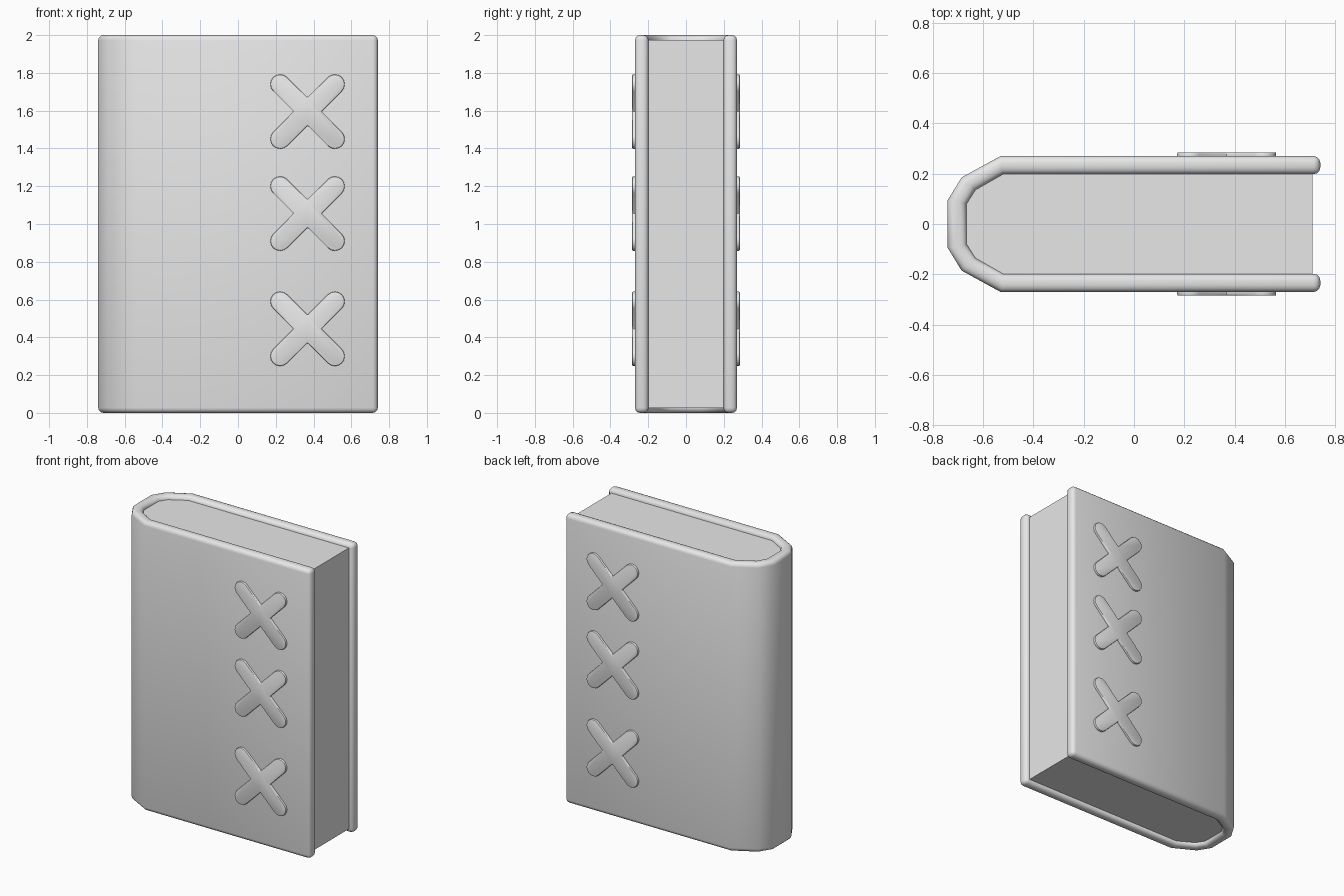
import bpy, bmesh
from math import radians, cos, sin, pi
from mathutils import Matrix

cube = bpy.data.objects.get("Cube")
if cube:
    bpy.data.objects.remove(cube, do_unlink=True)

grey = bpy.data.materials.new("plain_grey")
grey.use_nodes = True
grey.diffuse_color = (0.8, 0.8, 0.8, 1)
grey.node_tree.nodes["Principled BSDF"].inputs["Base Color"].default_value = (0.8, 0.8, 0.8, 1)


def prism(name, outline, low, high, bevel=0, segments=3, matrix=None):
    """Extrude a flat outline between two heights, with rounded sharp edges."""
    bm = bmesh.new()
    face = bm.faces.new([bm.verts.new((x, y, low)) for x, y in outline])
    ext = bmesh.ops.extrude_face_region(bm, geom=[face])
    top = [v for v in ext["geom"] if isinstance(v, bmesh.types.BMVert)]
    bmesh.ops.translate(bm, verts=top, vec=(0, 0, high - low))
    if matrix:
        bm.transform(matrix)
    bmesh.ops.recalc_face_normals(bm, faces=bm.faces)
    mesh = bpy.data.meshes.new(name)
    bm.to_mesh(mesh)
    bm.free()
    mesh.materials.append(grey)
    obj = bpy.data.objects.new(name, mesh)
    bpy.context.collection.objects.link(obj)
    bpy.ops.object.select_all(action="DESELECT")
    obj.select_set(True)
    bpy.context.view_layer.objects.active = obj
    if bevel:
        mod = obj.modifiers.new("Rounding", "BEVEL")
        mod.width, mod.segments = bevel, segments
        mod.limit_method, mod.angle_limit = "ANGLE", radians(50)
        bpy.ops.object.modifier_apply(modifier=mod.name)
    bpy.ops.object.shade_smooth_by_angle(angle=radians(40))
    return obj


def mirrored(half):
    return half + [(x, -y) for x, y in reversed(half)]


# Wraparound cover with a faceted spine
outer = [(0.74, 0.27), (-0.53, 0.27), (-0.685, 0.185), (-0.74, 0.095)]
inner = [(0.74, 0.198), (-0.52, 0.198), (-0.63, 0.135), (-0.665, 0.08)]
prism("cover", mirrored(outer) + list(reversed(mirrored(inner))), 0, 2, 0.027)

# Page block filling the cover
pages = [(0.71, 0.2), (-0.52, 0.2), (-0.632, 0.137), (-0.668, 0.082)]
prism("pages", mirrored(pages), 0.027, 1.973)

# Raised crosses: four round-ended arms traced as one outline
R, REACH, CAP = 0.052, 0.205, 8
cross = []
for arm in range(4):
    a = pi / 4 + arm * pi / 2
    cx, cy = REACH * cos(a), REACH * sin(a)
    for i in range(CAP + 1):
        t = a - pi / 2 + pi * i / CAP
        cross.append((cx + R * cos(t), cy + R * sin(t)))
    notch = a + pi / 4
    cross.append((R * 2 ** 0.5 * cos(notch), R * 2 ** 0.5 * sin(notch)))

for side, turn in (("front", 90), ("back", -90)):
    for level, z in (("lower", 0.445), ("middle", 1.055), ("upper", 1.595)):
        place = Matrix.Translation((0.368, 0, z)) @ Matrix.Rotation(radians(turn), 4, "X")
        prism(f"{side}_{level}_cross", cross, 0.255, 0.285, 0.006, 2, place)
